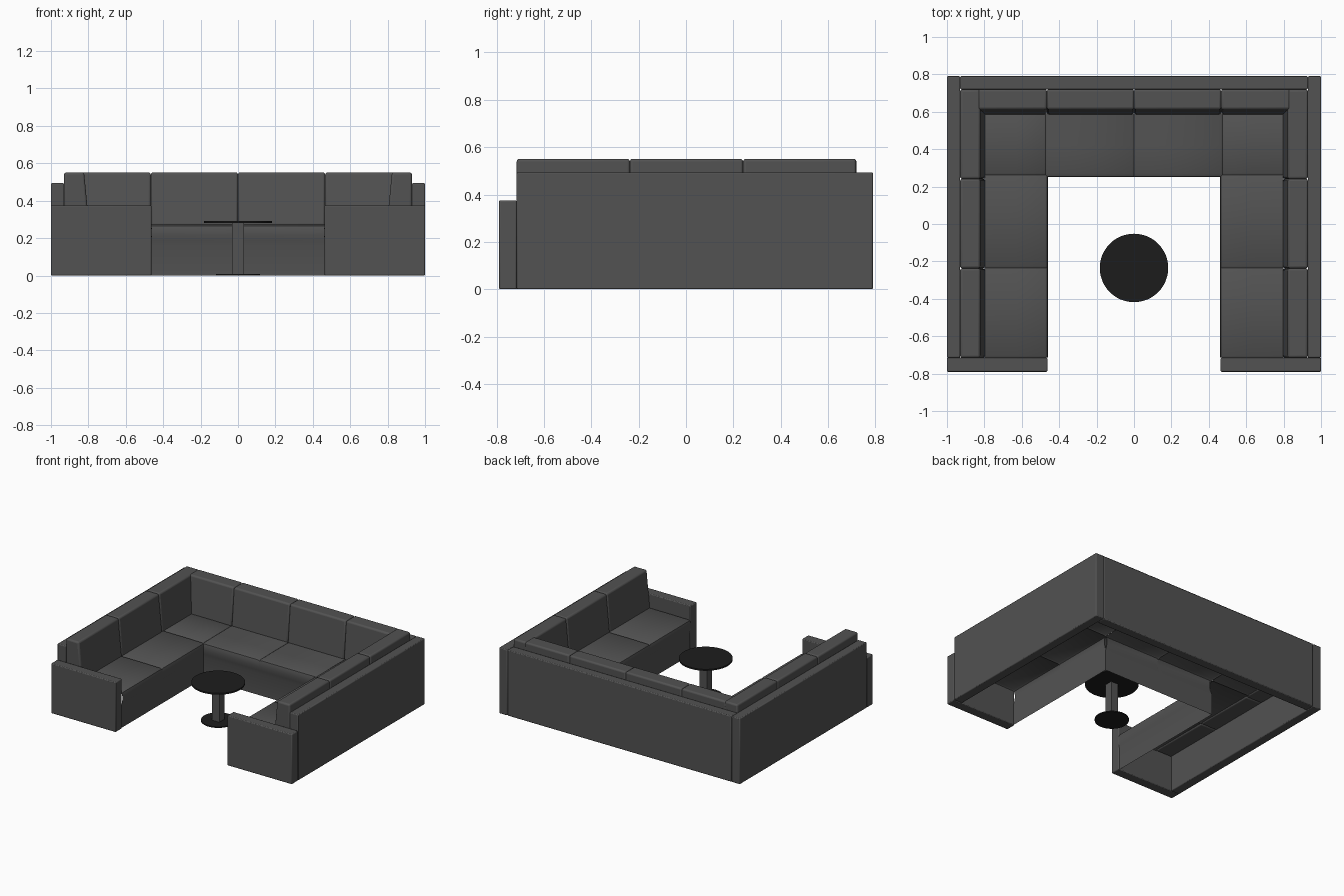
import bpy, bmesh, math

if "Cube" in bpy.data.objects:
    bpy.data.objects.remove(bpy.data.objects["Cube"])

def make_mat(name, v):
    m = bpy.data.materials.new(name)
    m.diffuse_color = (v, v, v, 1)
    m.use_nodes = True
    m.node_tree.nodes["Principled BSDF"].inputs["Base Color"].default_value = m.diffuse_color
    return m

FABRIC = make_mat("dark_fabric", 0.085)
BLACK = make_mat("black_metal", 0.012)

def finish(bm, name, mat, bevel=0.0, segs=2, angle=35):
    me = bpy.data.meshes.new(name)
    bm.to_mesh(me)
    bm.free()
    ob = bpy.data.objects.new(name, me)
    bpy.context.collection.objects.link(ob)
    me.materials.append(mat)
    if bevel:
        b = ob.modifiers.new("bevel", 'BEVEL')
        b.width, b.segments = bevel, segs
    bpy.ops.object.select_all(action='DESELECT')
    ob.select_set(True)
    bpy.context.view_layer.objects.active = ob
    bpy.ops.object.shade_smooth_by_angle(angle=math.radians(angle))
    return ob

def box(name, x, y, z, mat=FABRIC, bevel=0.006):
    bm = bmesh.new()
    bmesh.ops.create_cube(bm, size=1)
    for v in bm.verts:
        v.co = [(r[0] + r[1]) / 2 + c * (r[1] - r[0]) for c, r in zip(v.co, (x, y, z))]
    return finish(bm, name, mat, bevel)

def disc(name, r, z0, z1, y):
    bm = bmesh.new()
    bmesh.ops.create_cone(bm, cap_ends=True, segments=48, radius1=r, radius2=r, depth=z1 - z0)
    bmesh.ops.translate(bm, verts=bm.verts, vec=(0, y, (z0 + z1) / 2))
    return finish(bm, name, BLACK)

# frames: t runs along the sofa, d is distance in front of the outer panel
def back_frame(t, d, z):
    return (t, 0.72 - d, z)

def side_frame(s):
    return lambda t, d, z: (s * (0.93 - d), t, z)

SEAT = [(0.13, 0.274), (0.30, 0.274), (0.45, 0.272), (0.465, 0.266), (0.47, 0.25),
        (0.47, 0.22), (0.466, 0.19), (0.458, 0.16), (0.458, 0.0)]
CORNER = [(0.13, 0.274), (0.30, 0.274), (0.45, 0.272), (0.458, 0.267)]

def seat(name, frame, a, b, profile):
    # open upholstery shell with slightly dropped seams
    bm = bmesh.new()
    rows = []
    for t, drop in ((a, 0.006), (a + 0.01, 0), (b - 0.01, 0), (b, 0.006)):
        rows.append([bm.verts.new(frame(t, d, z - (drop if z > 0.2 else 0))) for d, z in profile])
    for r, q in zip(rows, rows[1:]):
        for i in range(len(r) - 1):
            bm.faces.new((r[i], r[i + 1], q[i + 1], q[i]))
    bmesh.ops.recalc_face_normals(bm, faces=bm.faces)
    if sum(f.normal.z * f.calc_area() for f in bm.faces) < 0:
        bmesh.ops.reverse_faces(bm, faces=bm.faces)
    return finish(bm, name, FABRIC, angle=50)

def cushion(name, frame, a, b):
    # leaning back cushion
    bm = bmesh.new()
    prof = [(0.0, 0.265), (0.135, 0.265), (0.107, 0.551), (0.0, 0.551)]
    ends = [[bm.verts.new(frame(t, d, z)) for d, z in prof] for t in (a, b)]
    for e in ends:
        bm.faces.new(e)
    for i in range(4):
        j = (i + 1) % 4
        bm.faces.new((ends[0][i], ends[0][j], ends[1][j], ends[1][i]))
    bmesh.ops.recalc_face_normals(bm, faces=bm.faces)
    return finish(bm, name, FABRIC, 0.012, 3)

# rear section
box("back_panel", (-0.93, 0.93), (0.72, 0.79), (0, 0.494))
for i, (a, b) in enumerate(((-0.835, -0.466), (-0.466, 0), (0, 0.466), (0.466, 0.835))):
    cushion(f"rear_cushion_{i}", back_frame, a, b)
seat("rear_seat_left", back_frame, -0.472, 0, SEAT)
seat("rear_seat_right", back_frame, 0, 0.472, SEAT)

# mirrored side sections
for s, n in ((-1, "left"), (1, "right")):
    f = side_frame(s)
    box(f"{n}_panel", sorted((s * 0.93, s)), (-0.715, 0.79), (0, 0.494))
    box(f"{n}_arm", sorted((s * 0.463, s)), (-0.79, -0.715), (0, 0.375))
    for i, (a, b) in enumerate(((-0.715, -0.237), (-0.237, 0.241), (0.241, 0.719))):
        cushion(f"{n}_cushion_{i}", f, a, b)
    seat(f"{n}_seat_front", f, -0.715, -0.235, SEAT)
    seat(f"{n}_seat_middle", f, -0.235, 0.262, SEAT)
    seat(f"{n}_seat_corner", f, 0.262, 0.60, CORNER)

# pedestal table
TY = -0.235
disc("table_top", 0.183, 0.28, 0.291, TY)
box("table_column", (-0.031, 0.031), (TY - 0.031, TY + 0.031), (0.004, 0.282), FABRIC, 0)
disc("table_base", 0.117, 0.0, 0.008, TY)
